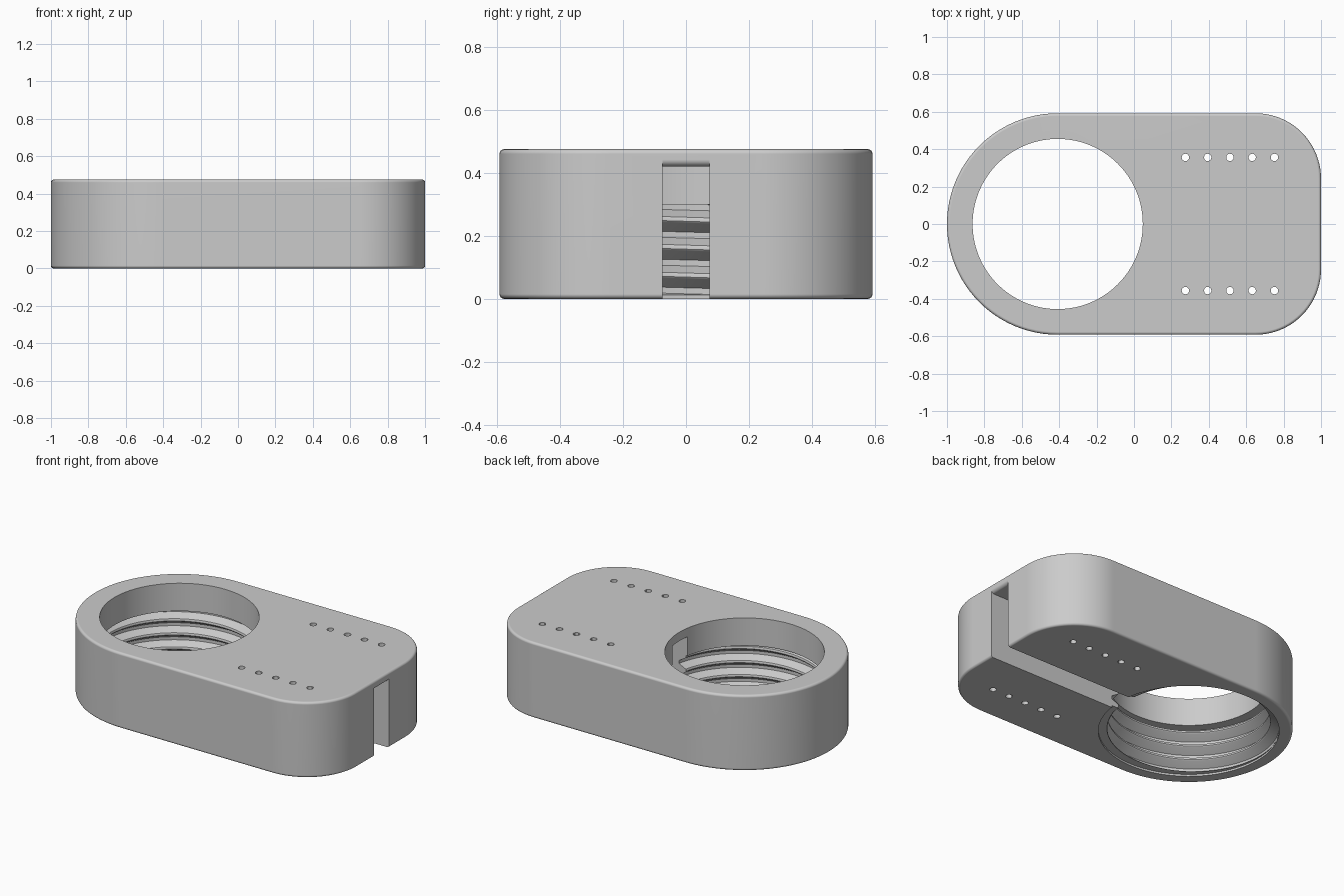
import bpy, bmesh
from math import sin, cos, pi

cube = bpy.data.objects.get("Cube")
if cube:
    bpy.data.objects.remove(cube, do_unlink=True)

R, CORNER, HEIGHT, FILLET = 0.592, 0.35, 0.475, 0.015
BORE_X = R - 1

grey = bpy.data.materials.new("plain grey")
grey.use_nodes = True
colour = (0.6, 0.6, 0.6, 1)
grey.diffuse_color = colour
grey.node_tree.nodes["Principled BSDF"].inputs["Base Color"].default_value = colour


def make(name, bm):
    bmesh.ops.recalc_face_normals(bm, faces=bm.faces[:])
    mesh = bpy.data.meshes.new(name)
    bm.to_mesh(mesh)
    bm.free()
    mesh.materials.append(grey)
    obj = bpy.data.objects.new(name, mesh)
    bpy.context.collection.objects.link(obj)
    return obj


def loft(name, rings):
    """Closed solid through matching rings of points."""
    bm = bmesh.new()
    loops = [[bm.verts.new(p) for p in ring] for ring in rings]
    for a, b in zip(loops, loops[1:]):
        for i in range(len(a)):
            j = (i + 1) % len(a)
            bm.faces.new((a[i], a[j], b[j], b[i]))
    bm.faces.new(loops[0])
    bm.faces.new(loops[-1])
    return make(name, bm)


def circle(x, y, z, r, n):
    return [(x + r * cos(2 * pi * i / n), y + r * sin(2 * pi * i / n), z) for i in range(n)]


def cylinder(name, x, y, r, low, high, n):
    return loft(name, [circle(x, y, low, r, n), circle(x, y, high, r, n)])


def outline(inset, z):
    """Round left end, two rounded corners on the right end."""
    arcs = [(BORE_X, 0, R, pi / 2, pi, 48),
            (1 - CORNER, CORNER - R, CORNER, -pi / 2, pi / 2, 20),
            (1 - CORNER, R - CORNER, CORNER, 0, pi / 2, 20)]
    return [(cx + (r - inset) * cos(a + s * i / n), cy + (r - inset) * sin(a + s * i / n), z)
            for cx, cy, r, a, s, n in arcs for i in range(n + 1)]


# Body with filleted top and bottom edges
steps = [i * pi / 8 for i in range(5)]
rings = [outline(FILLET * (1 - sin(a)), FILLET * (1 - cos(a))) for a in steps]
rings += [outline(FILLET * (1 - cos(a)), HEIGHT - FILLET * (1 - sin(a))) for a in steps]
body = loft("clamp_body", rings)


def thread_cutter():
    """Helical groove solid, trimmed between the bottom face and the ledge."""
    pitch, n, turns = 0.0885, 112, 9
    profile = [(0, 0.515), (0.019, 0.515), (0.047, 0.469), (0.053, 0.465),
               (0.060, 0.465), (0.066, 0.468)]
    p = len(profile)
    bm = bmesh.new()
    grid = []
    for k in range(turns * p):
        dz, r = profile[k % p]
        base = 0.016 + dz + pitch * (k // p - 4)
        grid.append([bm.verts.new((BORE_X + r * cos(2 * pi * i / n), r * sin(2 * pi * i / n),
                                   base + pitch * (i / n - 0.5))) for i in range(n)])
    for k in range(len(grid) - p - 1):
        for i in range(n):
            j, up = (i + 1, 0) if i < n - 1 else (0, p)
            bm.faces.new((grid[k][i], grid[k + up][j], grid[k + up + 1][j], grid[k + 1][i]))
    for z, side in ((-0.02, -1), (0.3, 1)):
        bmesh.ops.bisect_plane(bm, geom=bm.verts[:] + bm.edges[:] + bm.faces[:],
                               plane_co=(0, 0, z), plane_no=(0, 0, side), clear_outer=True)
    loose = [v for v in bm.verts if not v.link_faces]
    bmesh.ops.delete(bm, geom=loose, context='VERTS')
    bmesh.ops.holes_fill(bm, edges=[e for e in bm.edges if e.is_boundary], sides=0)
    return make("thread_cutter", bm)


# Slot profile along x: flat ceiling, rounded over at the outer end
top, r = 0.42, 0.022
slot = [(BORE_X, -0.1), (BORE_X, top)]
slot += [(1 - r + r * sin(a), top + r * (1 - cos(a))) for a in steps]
slot += [(1.1, top + r), (1.1, -0.1)]

cutters = [
    cylinder("bore_cutter", BORE_X, 0, 0.455, -0.1, 0.6, 128),
    thread_cutter(),
    cylinder("rim_cutter", BORE_X, 0, 0.516, -0.1, 0.012, 128),
    loft("slot_cutter", [[(x, y, z) for x, z in slot] for y in (-0.075, 0.075)]),
]
# Two rows of pin holes
for side in (-1, 1):
    for i in range(5):
        cutters.append(cylinder("pin_hole_cutter", 0.275 + 0.119 * i, 0.356 * side,
                                0.02, -0.1, 0.6, 12))

for cutter in cutters:
    mod = body.modifiers.new(cutter.name, 'BOOLEAN')
    mod.operation, mod.solver, mod.object = 'DIFFERENCE', 'EXACT', cutter
    cutter.hide_render = True

# Bake the cuts and drop the cutters
graph = bpy.context.evaluated_depsgraph_get()
body.data = bpy.data.meshes.new_from_object(body.evaluated_get(graph))
body.modifiers.clear()
for cutter in cutters:
    bpy.data.objects.remove(cutter, do_unlink=True)

# Smooth curved walls, keep edges crisp
bpy.ops.object.select_all(action='DESELECT')
body.select_set(True)
bpy.context.view_layer.objects.active = body
bpy.ops.object.shade_smooth_by_angle(angle=pi / 6)
weighted = body.modifiers.new("even_shading", 'WEIGHTED_NORMAL')
weighted.keep_sharp = True
